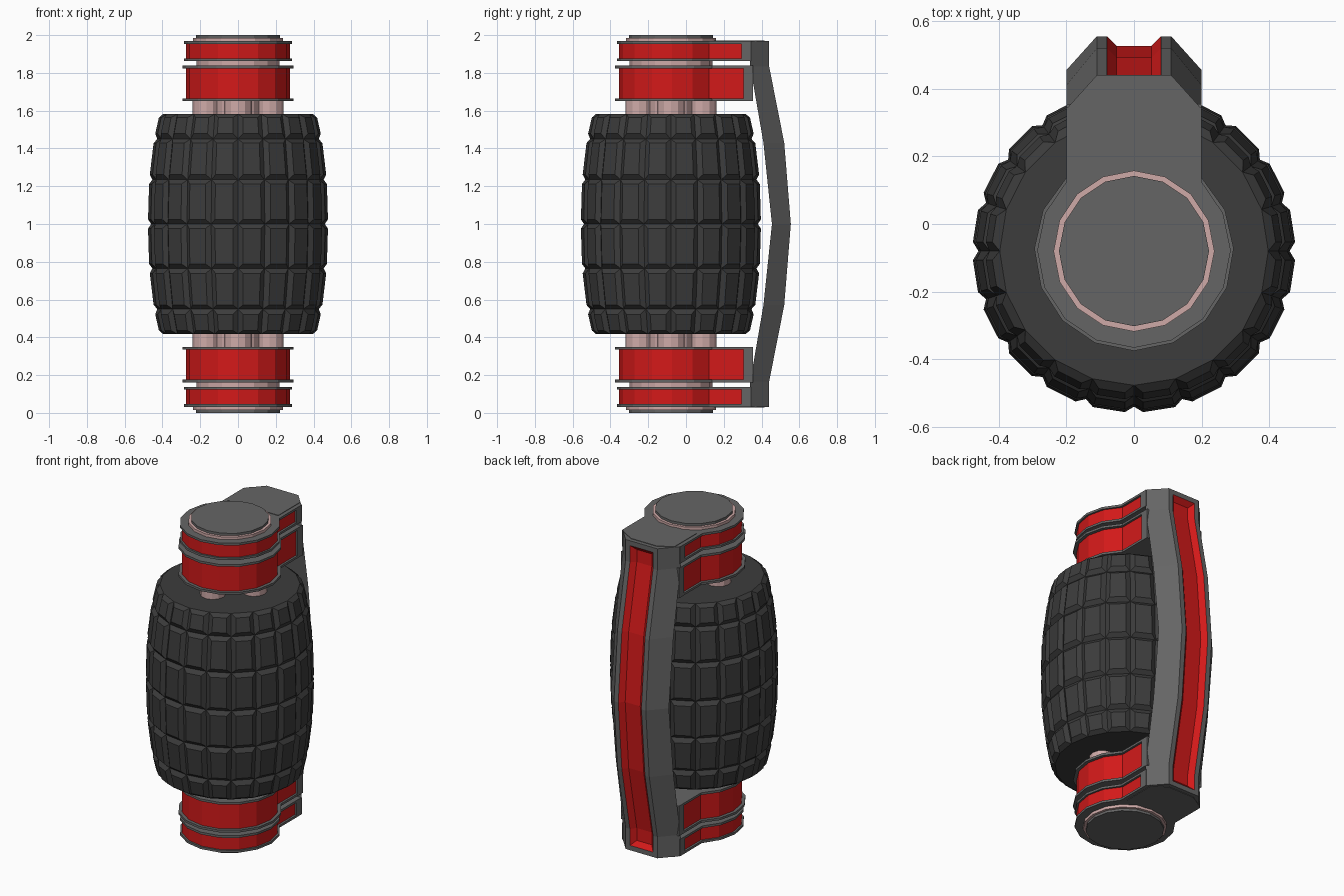
import bpy, bmesh
from math import cos, sin, pi, acos

if "Cube" in bpy.data.objects:
    bpy.data.objects.remove(bpy.data.objects["Cube"])

CY = -0.08  # y position of the main axis


def material(name, c):
    m = bpy.data.materials.new(name)
    m.diffuse_color = (*c, 1)
    m.use_nodes = True
    m.node_tree.nodes["Principled BSDF"].inputs["Base Color"].default_value = m.diffuse_color
    return m


RED = material("red", (0.65, 0.01, 0.01))
PINK = material("pale_pink", (0.62, 0.40, 0.39))
GREY = material("mid_grey", (0.13, 0.13, 0.13))
DARK = material("dark_grey", (0.045, 0.045, 0.045))


def finish(bm, name, *mats):
    me = bpy.data.meshes.new(name)
    bm.to_mesh(me)
    bm.free()
    for m in mats:
        me.materials.append(m)
    ob = bpy.data.objects.new(name, me)
    bpy.context.collection.objects.link(ob)
    return ob


def loft(rings, closed=True):
    """Join equal-length rings of points with quads and cap both ends."""
    bm = bmesh.new()
    vs = [[bm.verts.new(p) for p in r] for r in rings]
    n = len(rings[0])
    sides = []
    for a, b in zip(vs, vs[1:]):
        for i in range(n):
            j = (i + 1) % n
            sides.append((bm.faces.new((a[i], a[j], b[j], b[i])), i))
    bm.faces.new(vs[0])
    bm.faces.new(vs[-1])
    bmesh.ops.recalc_face_normals(bm, faces=bm.faces)
    return bm, sides


def prism(name, outline, z0, z1, mat):
    bm, _ = loft([[(x, y, z) for x, y in outline] for z in (z0, z1)])
    return finish(bm, name, mat)


def circle(r, n=16, cx=0, cy=CY):
    return [(cx + r * cos(2 * pi * i / n), cy + r * sin(2 * pi * i / n)) for i in range(n)]


def keyhole(r, hw, yend):
    """Round band that runs into a straight tab at the back."""
    a = acos(hw / r)
    arc = [(r * cos(t), CY + r * sin(t))
           for t in (pi - a + (pi + 2 * a) * i / 12 for i in range(13))]
    return arc + [(hw, yend), (-hw, yend)]


# Barrel body: 20 columns by 6 rows of raised, bevelled blocks
half = [(1.0, 0.46), (1.235, 0.453), (1.45, 0.427), (1.582, 0.397)]
profile = [(2 - z, r) for z, r in half[:0:-1]] + half
bm, sides = loft([[(x, y, z) for x, y in circle(r, 20)] for z, r in profile])
bmesh.ops.inset_individual(bm, faces=[f for f, i in sides], thickness=0.024, depth=0.021,
                           use_even_offset=True)
finish(bm, "barrel_body", DARK)

# Matching fittings on the top and bottom ends
for end in ("top", "bottom"):
    def part(name, outline, z0, z1, mat, end=end):
        if end == "bottom":
            z0, z1 = 2 - z1, 2 - z0
        prism(end + "_" + name, outline, z0, z1, mat)

    # inner core and four rods between body and clamp
    part("inner_core", circle(0.12), 1.55, 1.68, PINK)
    for k in range(4):
        t = k * pi / 2
        part("rod_%d" % k, circle(0.073, 12, 0.168 * cos(t), CY + 0.168 * sin(t)),
             1.55, 1.68, PINK)

    # end spindle, rim and cap
    part("spindle", circle(0.22), 1.66, 1.975, PINK)
    part("rim", circle(0.238), 1.965, 1.985, PINK)
    part("end_cap", circle(0.222), 1.98, 2.0, GREY)

    # clamps: red band between two grey flanges, with a grey block at the tab
    for nm, z0, z1, r, yend in (("wide_clamp", 1.65, 1.838, 0.295, 0.355),
                                ("narrow_clamp", 1.862, 1.968, 0.286, 0.345)):
        part(nm + "_band", keyhole(0.275, 0.187, yend - 0.03), z0 + 0.01, z1 - 0.01, RED)
        for fz in (z0, z1 - 0.014):
            part(nm + "_flange", keyhole(r, 0.2, yend), fz, fz + 0.014, GREY)
        y0 = yend - 0.05
        part(nm + "_tab_end", [(-0.2, y0), (0.2, y0), (0.2, yend), (-0.2, yend)],
             z0, z1, GREY)

    # thin panel across the tab and lever end
    part("end_panel", [(-0.176, 0.148), (0.176, 0.148), (0.176, 0.365), (0.09, 0.415),
                       (-0.09, 0.415), (-0.176, 0.365)], 1.96, 1.971, GREY)

# Curved lever: chamfered section with a red channel along its back
half = [(1.0, 0.455, 0.555), (1.43, 0.41, 0.52), (1.835, 0.34, 0.44), (1.968, 0.34, 0.44)]
stations = [(2 - z, a, b) for z, a, b in half[:0:-1]] + half
bm, sides = loft([[(-0.2, a, z), (-0.11, b, z), (0.11, b, z), (0.2, a, z)]
                  for z, a, b in stations])
back = [f for f, i in sides if i == 1]
bmesh.ops.inset_region(bm, faces=back, thickness=0.03, depth=0, use_boundary=True,
                       use_even_offset=True)
walls = bmesh.ops.inset_region(bm, faces=back, thickness=0.028, depth=-0.028,
                               use_boundary=True, use_even_offset=True)["faces"]
for f in back + walls:
    f.material_index = 1
finish(bm, "lever", GREY, RED)
